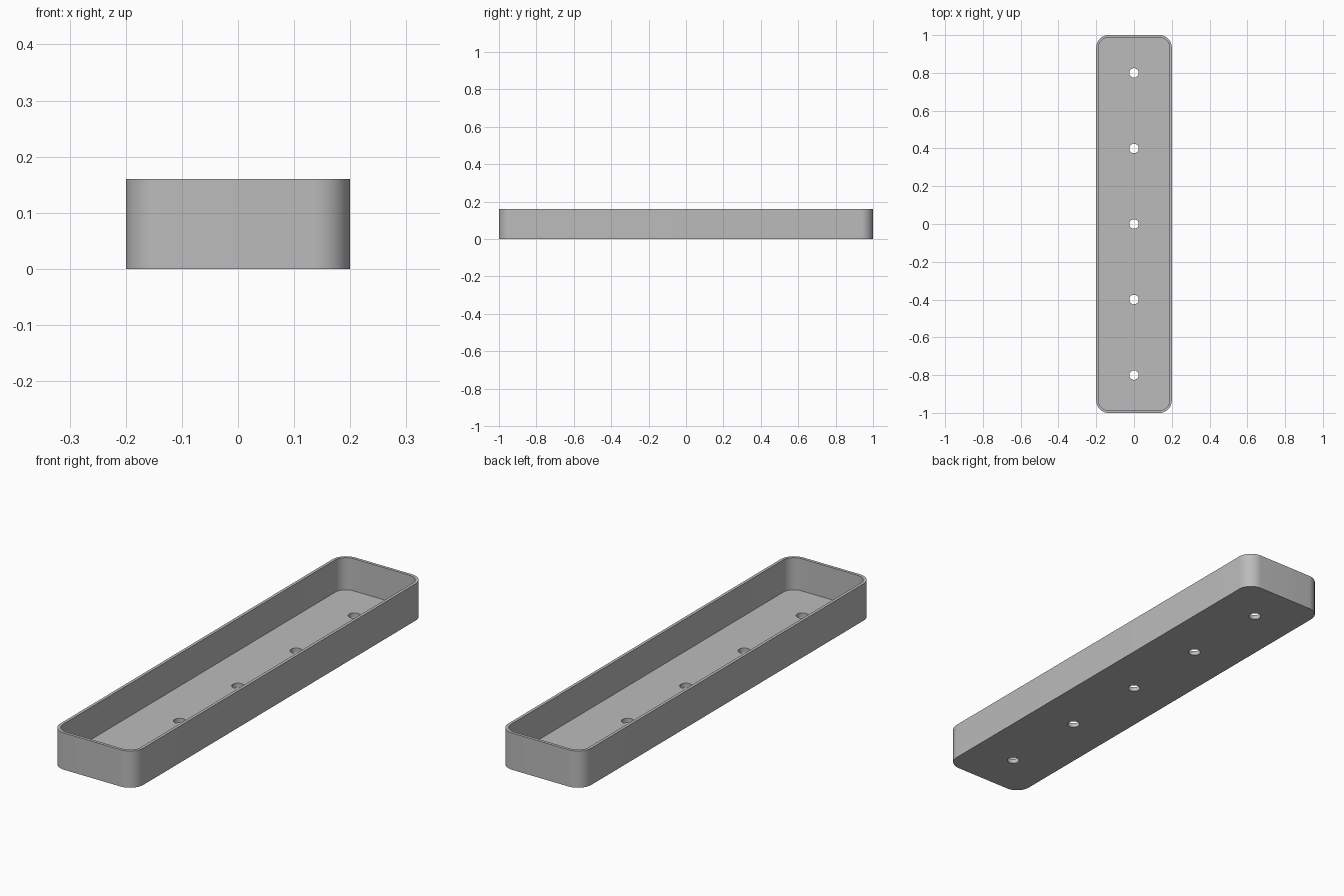
import bpy, bmesh, math

cube = bpy.data.objects.get("Cube")
if cube:
    bpy.data.objects.remove(cube)

LENGTH, WIDTH, HEIGHT = 2.0, 0.4, 0.16
WALL, FLOOR, CORNER = 0.013, 0.02, 0.065
HOLE_RADIUS, HOLE_SPACING = 0.025, 0.4

# Single plain grey
grey = bpy.data.materials.new("plain grey")
grey.use_nodes = True
colour = (0.5, 0.5, 0.5, 1)
grey.diffuse_color = colour
grey.node_tree.nodes["Principled BSDF"].inputs["Base Color"].default_value = colour


def rounded_outline(width, length, radius, steps=12):
    """Counter-clockwise points of a rounded rectangle."""
    points = []
    for corner, (sx, sy) in enumerate([(1, 1), (-1, 1), (-1, -1), (1, -1)]):
        cx, cy = sx * (width / 2 - radius), sy * (length / 2 - radius)
        for i in range(steps + 1):
            a = (corner + i / steps) * math.pi / 2
            points.append((cx + radius * math.cos(a), cy + radius * math.sin(a)))
    return points


def prism(name, outline, bottom, top):
    """Extrude an outline upwards into a solid."""
    bm = bmesh.new()
    base = bm.faces.new([bm.verts.new((x, y, bottom)) for x, y in outline])
    result = bmesh.ops.extrude_face_region(bm, geom=[base], use_keep_orig=True)
    for v in result["geom"]:
        if isinstance(v, bmesh.types.BMVert):
            v.co.z = top
    bmesh.ops.recalc_face_normals(bm, faces=bm.faces)
    mesh = bpy.data.meshes.new(name)
    bm.to_mesh(mesh)
    bm.free()
    mesh.materials.append(grey)
    obj = bpy.data.objects.new(name, mesh)
    bpy.context.collection.objects.link(obj)
    return obj


def cut(target, cutter):
    """Subtract a cutter from the target, then discard it."""
    cutter.hide_render = True
    mod = target.modifiers.new("cut", "BOOLEAN")
    mod.operation, mod.solver, mod.object = "DIFFERENCE", "EXACT", cutter
    bpy.context.view_layer.objects.active = target
    bpy.ops.object.modifier_apply(modifier=mod.name)
    bpy.data.objects.remove(cutter)


# Outer body of the tray
tray = prism("tray", rounded_outline(WIDTH, LENGTH, CORNER), 0, HEIGHT)

# Hollow interior
cut(tray, prism("cavity", rounded_outline(WIDTH - 2 * WALL, LENGTH - 2 * WALL, CORNER - WALL),
                FLOOR, HEIGHT + 0.1))

# Row of drain holes through the floor
for i in range(-2, 3):
    circle = [(HOLE_RADIUS * math.cos(k * math.tau / 32),
               i * HOLE_SPACING + HOLE_RADIUS * math.sin(k * math.tau / 32)) for k in range(32)]
    cut(tray, prism("drain_hole", circle, -0.1, FLOOR + 0.05))

# Smooth rounded corners with crisp rims
bpy.ops.object.select_all(action="DESELECT")
tray.select_set(True)
bpy.context.view_layer.objects.active = tray
bpy.ops.object.shade_smooth_by_angle(angle=math.radians(30))
